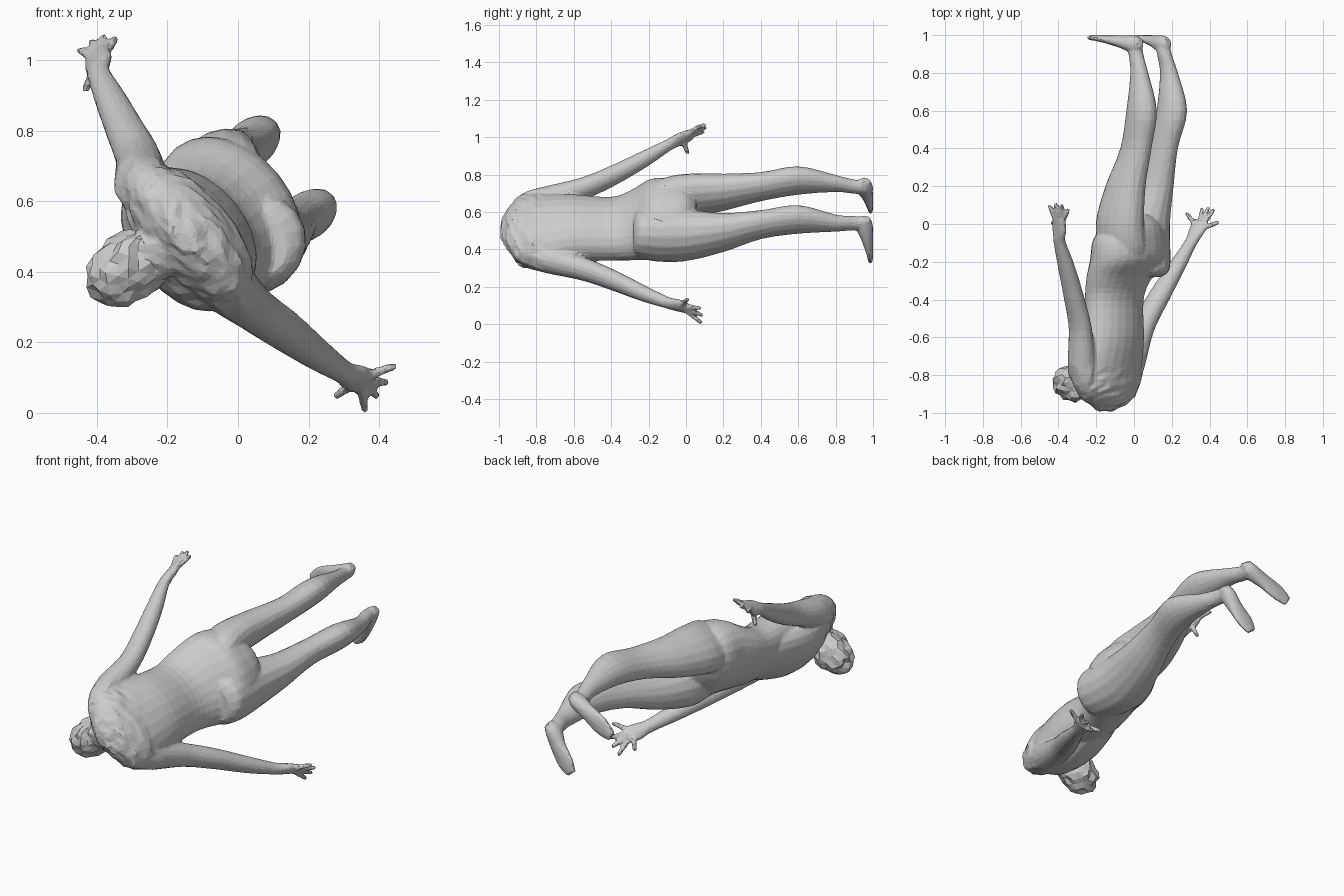
import bpy, bmesh, math, random
from mathutils import Vector, Matrix

random.seed(4)
LATERAL = Vector((0.63, 0, -0.78))      # shoulder-to-shoulder axis of the tilted figure


def smooth_path(st, n=4):
    """Catmull-Rom interpolation of stations (x, y, z, width, depth)."""
    out = []
    for i in range(len(st) - 1):
        p0, p1, p2, p3 = st[max(i - 1, 0)], st[i], st[i + 1], st[min(i + 2, len(st) - 1)]
        for k in range(n):
            t = k / n
            out.append([0.5 * (2 * b + (c - a) * t + (2 * a - 5 * b + 4 * c - d) * t * t
                               + (3 * b - a - 3 * c + d) * t ** 3)
                        for a, b, c, d in zip(p0, p1, p2, p3)])
    out.append(list(st[-1]))
    return out


def loft(bm, stations, sides=16, axis=None):
    """Closed tube of elliptical rings, square to the path or to a fixed axis."""
    st = smooth_path(stations)
    rings = []
    for i, s in enumerate(st):
        c = Vector(s[:3])
        t = axis or (Vector(st[min(i + 1, len(st) - 1)][:3]) - Vector(st[max(i - 1, 0)][:3])).normalized()
        u = (LATERAL - t * LATERAL.dot(t)).normalized()
        v = t.cross(u)
        rings.append([bm.verts.new(c + u * s[3] * math.cos(2 * math.pi * k / sides)
                                   + v * s[4] * math.sin(2 * math.pi * k / sides))
                      for k in range(sides)])
    for a, b in zip(rings, rings[1:]):
        for k in range(sides):
            j = (k + 1) % sides
            bm.faces.new((a[k], a[j], b[j], b[k]))
    bm.faces.new(rings[0][::-1])
    bm.faces.new(rings[-1])


def finish(bm, name):
    bmesh.ops.recalc_face_normals(bm, faces=bm.faces)
    me = bpy.data.meshes.new(name)
    bm.to_mesh(me)
    bm.free()
    ob = bpy.data.objects.new(name, me)
    bpy.context.collection.objects.link(ob)
    return ob


def fingers(bm, palm, tips, r=0.013):
    for tip in tips:
        p, q = Vector(palm), Vector(tip)
        loft(bm, [(*p.lerp(q, f), r * w, r * w) for f, w in ((0.1, 1.2), (0.6, 1.1), (0.95, 0.9), (1, 0.6))], 8)


bm = bmesh.new()
ALONG = Vector((0, 1, 0))

# torso, swelling gently into the hips
loft(bm, [(-0.15, -0.99, 0.50, 0.05, 0.03), (-0.14, -0.94, 0.505, 0.16, 0.08),
          (-0.14, -0.87, 0.505, 0.225, 0.115), (-0.13, -0.76, 0.505, 0.225, 0.125),
          (-0.11, -0.60, 0.515, 0.205, 0.13), (-0.105, -0.40, 0.51, 0.195, 0.125),
          (-0.08, -0.29, 0.53, 0.215, 0.14), (-0.03, -0.19, 0.56, 0.24, 0.175),
          (-0.02, -0.08, 0.57, 0.23, 0.17), (0.0, 0.0, 0.585, 0.16, 0.13),
          (0.01, 0.05, 0.60, 0.08, 0.07)], 24, ALONG)

# chest
loft(bm, [(-0.16, -0.88, 0.475, 0.12, 0.06), (-0.175, -0.80, 0.465, 0.20, 0.10),
          (-0.175, -0.65, 0.465, 0.205, 0.112), (-0.15, -0.50, 0.48, 0.18, 0.105),
          (-0.125, -0.38, 0.50, 0.14, 0.09)], 20, ALONG)

# legs; the far buttock starts abruptly
loft(bm, [(-0.045, -0.26, 0.61, 0.06, 0.08), (-0.055, -0.15, 0.655, 0.10, 0.135),
          (-0.075, 0.0, 0.685, 0.10, 0.145), (-0.045, 0.20, 0.705, 0.085, 0.12),
          (0.01, 0.40, 0.735, 0.067, 0.093), (0.04, 0.60, 0.768, 0.066, 0.09),
          (0.028, 0.80, 0.752, 0.042, 0.052), (0.01, 0.90, 0.735, 0.036, 0.042),
          (0.005, 0.97, 0.73, 0.033, 0.04)], 16, ALONG)
loft(bm, [(0.05, -0.28, 0.48, 0.10, 0.09), (0.055, -0.245, 0.485, 0.13, 0.135),
          (0.05, -0.15, 0.475, 0.135, 0.15),
          (0.05, 0.0, 0.475, 0.13, 0.15), (0.10, 0.20, 0.49, 0.092, 0.122),
          (0.15, 0.40, 0.532, 0.067, 0.092), (0.20, 0.60, 0.56, 0.066, 0.091),
          (0.185, 0.80, 0.54, 0.042, 0.052), (0.16, 0.90, 0.54, 0.036, 0.042),
          (0.15, 0.97, 0.535, 0.033, 0.04)], 16, ALONG)

# feet, soles on the y = 1 plane
for dx, dz, path in ((0.0, 0.735, (-0.08, 0.695, -0.17, 0.65, -0.235, 0.615)),
                     (0.15, 0.53, (0.11, 0.46, 0.055, 0.39, 0.015, 0.34))):
    x1, z1, x2, z2, x3, z3 = path
    loft(bm, [(dx + 0.033, 0.96, dz + 0.036, 0.024, 0.028), (dx, 0.953, dz, 0.04, 0.047),
              (x1, 0.968, z1, 0.045, 0.032), (x2, 0.982, z2, 0.053, 0.019),
              (x3, 0.987, z3, 0.032, 0.013)])

# arms
loft(bm, [(-0.22, -0.89, 0.61, 0.065, 0.065), (-0.27, -0.78, 0.65, 0.075, 0.08),
          (-0.285, -0.55, 0.725, 0.055, 0.066), (-0.32, -0.38, 0.80, 0.05, 0.056),
          (-0.36, -0.22, 0.885, 0.042, 0.046), (-0.395, -0.09, 0.96, 0.028, 0.035),
          (-0.395, -0.03, 0.99, 0.024, 0.046), (-0.40, 0.03, 1.015, 0.018, 0.042)])
loft(bm, [(-0.07, -0.89, 0.41, 0.065, 0.065), (-0.03, -0.78, 0.36, 0.075, 0.08),
          (0.045, -0.55, 0.295, 0.06, 0.066), (0.13, -0.39, 0.235, 0.052, 0.06),
          (0.225, -0.23, 0.165, 0.042, 0.046), (0.30, -0.10, 0.115, 0.03, 0.035),
          (0.33, -0.04, 0.10, 0.026, 0.047), (0.36, 0.01, 0.088, 0.02, 0.045)])

# neck, bent forward
loft(bm, [(-0.12, -0.89, 0.50, 0.08, 0.07), (-0.20, -0.88, 0.47, 0.08, 0.065),
          (-0.29, -0.84, 0.43, 0.07, 0.07)])

# ragged neckline and shoulders
for v in bm.verts:
    if v.co.y < -0.78:
        v.co += Vector([random.uniform(-0.008, 0.008) for _ in range(3)])

# hands
fingers(bm, (-0.395, -0.02, 0.995), [(-0.45, 0.10, 1.03), (-0.415, 0.11, 1.055),
                                     (-0.38, 0.105, 1.07), (-0.345, 0.08, 1.065), (-0.435, 0.01, 0.91)])
fingers(bm, (0.345, -0.03, 0.098), [(0.45, 0.01, 0.135), (0.425, 0.08, 0.085),
                                    (0.395, 0.09, 0.045), (0.36, 0.085, 0.005), (0.275, 0.06, 0.045)])

body = finish(bm, "body")
mod = body.modifiers.new("fuse", 'REMESH')
mod.mode = 'VOXEL'
mod.voxel_size = 0.008
mod = body.modifiers.new("soften", 'SMOOTH')
mod.factor = 0.5
mod.iterations = 6
mod = body.modifiers.new("facets", 'DECIMATE')
mod.ratio = 0.09

# head with ragged, tousled hair
bm = bmesh.new()
bmesh.ops.create_icosphere(bm, subdivisions=3, radius=1)
tilt = Matrix.Rotation(math.radians(-38), 4, 'Y')
for v in bm.verts:
    k = random.uniform(0.88, 1.09)
    p = Vector((v.co.x * 0.128, v.co.y * 0.10, v.co.z * 0.098)) * k
    v.co = tilt @ p + Vector((-0.31, -0.84, 0.412))
finish(bm, "head")
